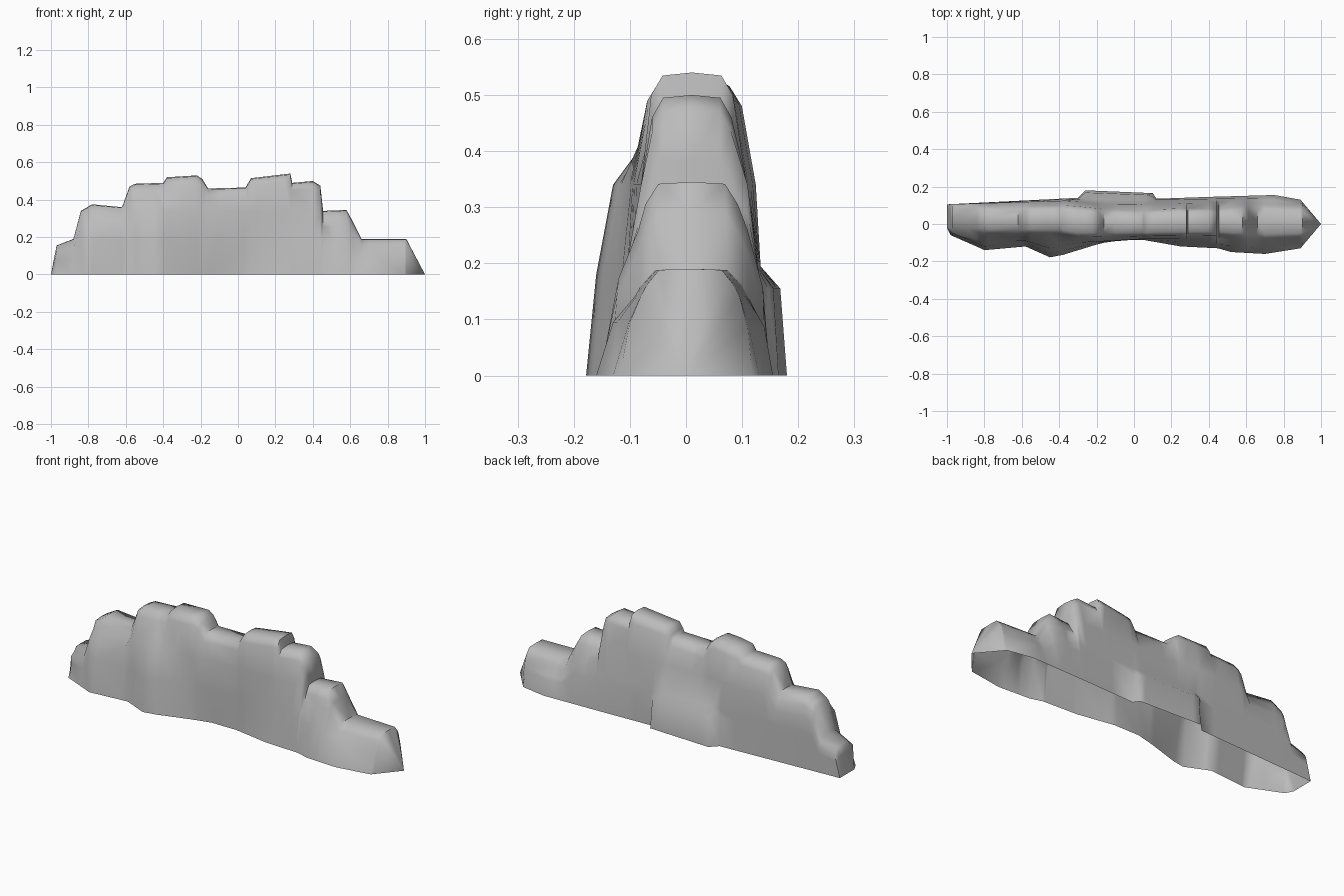
import bpy
import bmesh
import math

default_cube = bpy.data.objects.get("Cube")
if default_cube:
    bpy.data.objects.remove(default_cube, do_unlink=True)

UNIT = 0.01  # the profiles are written in hundredths


def sample(profile, x):
    """Linear interpolation along a profile of (position, value) points."""
    for (xa, va), (xb, vb) in zip(profile, profile[1:]):
        if x <= xb:
            return va + (vb - va) * max(0, x - xa) / (xb - xa)
    return profile[-1][1]


# Stepped skyline of the ridge, from its right end to its left end
crest = [(-100, 0), (-97, 15.5), (-88, 19), (-84, 34), (-78, 37.5), (-62, 36),
         (-58, 47), (-55, 48.5), (-40, 49), (-38, 52), (-22, 53), (-19, 51),
         (-16, 46), (4, 46.5), (7, 51.5), (28, 54), (29, 49), (40, 50),
         (44, 47.5), (45.5, 34), (58, 34.5), (61, 29), (66, 19), (90, 19), (100, 0)]

# Front wall outlines: ground, low, high and top edge
front_ground = [(-100, -2), (-98, -6), (-82, -13), (-80, -14), (-58, -12), (-45, -17.8),
                (-38, -16.5), (-20, -11), (-10, -8.5), (5, -8.5), (25, -12), (45, -13),
                (52, -15), (70, -16), (89, -13), (100, 0)]
front_low = [(-100, -2), (-97, -5), (-80, -12), (-58, -10), (-45, -16), (-20, -10),
             (5, -8), (45, -11), (70, -13), (90, -10), (100, 0)]
front_high = [(-100, -2), (-97, -5), (-80, -9), (-58, -9), (-45, -13), (-30, -10),
              (5, -8), (45, -8), (70, -9), (90, -8), (100, 0)]
front_top = [(-100, -2), (-80, -5), (-40, -5), (-30, -7), (5, -6.5), (45, -6),
             (66, -8), (90, -7), (100, 0)]

# Back wall outlines, with a low ledge that juts out in the middle
back_ground = [(-100, 10.5), (-30, 14), (-26, 18), (10, 16.5), (12, 13.5),
               (40, 14.5), (75, 15.5), (89, 13), (100, 0)]
back_ledge = [(-100, 10.5), (-30, 13.5), (-26, 16.8), (9, 15.5), (12, 13),
              (75, 14), (90, 11), (100, 0)]
back_low = [(-100, 10.5), (-30, 13.3), (12, 12.5), (75, 13), (90, 10.5), (100, 0)]
back_high = [(-100, 10.5), (-36, 12.5), (-16, 10.5), (45, 11), (66, 11), (90, 9.5), (100, 0)]
back_top = [(-100, 10), (-60, 9.5), (-36, 10), (-16, 8), (5, 7), (20, 8.5),
            (45, 8), (66, 10), (90, 8.5), (100, 0)]


def cross_section(x):
    """Open arch over the ridge at one position along its length."""
    height = sample(crest, x)
    low, ledge, high = min(18, height * .5), min(15.5, height * .45), min(34, height * .75)
    lip = height - min(4, height * .15)
    front, back = sample(front_top, x), sample(back_top, x)
    inset = (back - front) * .14
    return [(sample(front_ground, x), 0), (sample(front_low, x), low),
            (sample(front_high, x), high), (front, lip),
            (front + inset, height * .99), ((front + back) / 2, height),
            (back - inset, height * .99), (back, lip),
            (sample(back_high, x), high), (sample(back_low, x), low + ledge * .1),
            (sample(back_ledge, x), ledge), (sample(back_ground, x), 0)]


# Stations follow every break of the skyline and of the two ground outlines
stations = sorted({x for profile in (crest, front_ground, back_ground) for x, _ in profile})

# Rock ridge: skin the arches together and leave the underside open
bm = bmesh.new()
arches = [[bm.verts.new((x * UNIT, y * UNIT, z * UNIT)) for y, z in cross_section(x)]
          for x in stations]
for left, right in zip(arches, arches[1:]):
    for a, b, c, d in zip(left, right, right[1:], left[1:]):
        bm.faces.new((a, b, c, d))
bmesh.ops.remove_doubles(bm, verts=bm.verts, dist=UNIT * .05)
bmesh.ops.dissolve_degenerate(bm, edges=bm.edges, dist=UNIT * .05)
bmesh.ops.triangulate(bm, faces=bm.faces)
mesh = bpy.data.meshes.new("rock_ridge")
bm.to_mesh(mesh)
bm.free()

stone = bpy.data.materials.new("grey_stone")
stone.use_nodes = True
grey = (.5, .5, .5, 1)
stone.diffuse_color = grey
stone.node_tree.nodes["Principled BSDF"].inputs["Base Color"].default_value = grey
mesh.materials.append(stone)

ridge = bpy.data.objects.new("rock_ridge", mesh)
bpy.context.collection.objects.link(ridge)
bpy.context.view_layer.objects.active = ridge
ridge.select_set(True)
bpy.ops.object.shade_smooth_by_angle(angle=math.radians(60))
